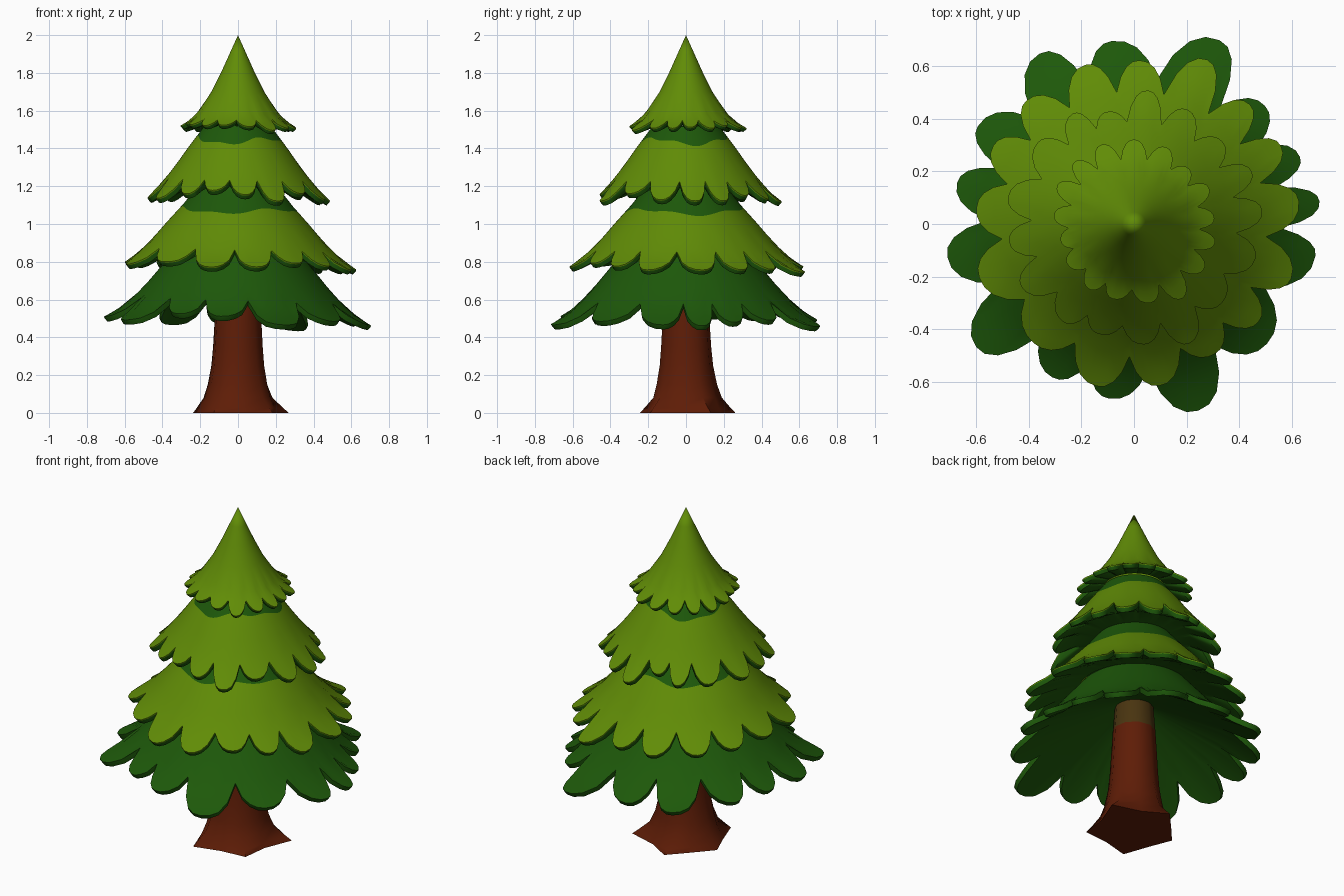
import bpy, bmesh, math

if "Cube" in bpy.data.objects:
    bpy.data.objects.remove(bpy.data.objects["Cube"])


def material(name, rgb):
    m = bpy.data.materials.new(name)
    m.diffuse_color = (*rgb, 1)
    m.use_nodes = True
    m.node_tree.nodes["Principled BSDF"].inputs["Base Color"].default_value = m.diffuse_color
    return m


LIGHT = material("light green", (0.118, 0.262, 0.002))
DARK = material("dark green", (0.0125, 0.098, 0.003))
BARK = material("bark brown", (0.112, 0.012, 0.002))
OLIVE = material("shaded bark", (0.066, 0.034, 0.005))


def finish(name, bm, mats, angle):
    bmesh.ops.remove_doubles(bm, verts=bm.verts, dist=0.0008)
    bmesh.ops.recalc_face_normals(bm, faces=bm.faces)
    me = bpy.data.meshes.new(name)
    bm.to_mesh(me)
    bm.free()
    for m in mats:
        me.materials.append(m)
    ob = bpy.data.objects.new(name, me)
    bpy.context.collection.objects.link(ob)
    bpy.ops.object.select_all(action='DESELECT')
    ob.select_set(True)
    bpy.context.view_layer.objects.active = ob
    bpy.ops.object.shade_smooth_by_angle(angle=math.radians(angle))
    return ob


def loft(bm, rings, mat_of_row):
    rows = [[bm.verts.new(p) for p in ring] for ring in rings]
    n = len(rows[0])
    for j in range(len(rows) - 1):
        for i in range(n):
            k = (i + 1) % n
            f = bm.faces.new((rows[j][i], rows[j + 1][i], rows[j + 1][k], rows[j][k]))
            f.material_index = mat_of_row(j)
    return rows


def height(profile, r):
    for (r0, z0), (r1, z1) in zip(profile, profile[1:]):
        if r <= r1:
            break
    return z0 + (z1 - z0) * (r - r0) / (r1 - r0)


def columns(lobes, valley, grow, per_side=4):
    """Angle and edge radius around a skirt of leaf lobes."""
    cols, n = [], len(lobes)
    for i, (a, tip) in enumerate(lobes):
        before = (a - lobes[i - 1][0]) % 360 / 2
        after = (lobes[(i + 1) % n][0] - a) % 360 / 2
        for k in range(-per_side, per_side):
            u = k / per_side
            ang = a + u * (before if u < 0 else after)
            cols.append((math.radians(ang), valley + (tip * grow - valley) * (1 - abs(u) ** 2.3)))
    return cols


def tier(name, profile, valley, lobes, inner, band=None, all_dark=False, tilt=0.0, lip=0.025, grow=1.0):
    cols = columns(lobes, valley, grow)
    start = valley - 0.08
    radii = [r for r, z in profile if r < start - 0.02]
    if band:
        radii = sorted(radii + [band])
    rings = []

    def point(a, r, z):
        return (r * math.cos(a), r * math.sin(a), z - tilt * r * math.cos(a))

    # upper cone
    for r in radii:
        ring = []
        for a, R in cols:
            q = r + (0.012 * math.sin(3 * a + 1) + 0.006 * math.sin(7 * a) if r == band else 0)
            ring.append(point(a, q, height(profile, q)))
        rings.append(ring)
    # leaf lobes
    for t in (0, 0.35, 0.7, 1):
        rings.append([point(a, start + (R - start) * t, height(profile, start + (R - start) * t))
                      for a, R in cols])
    # light rim, dark lip and underside running in to the part below
    outer = len(rings) - 1
    for drop, inset in ((0.006, 0.002), (lip, 0.018)):
        rings.append([point(a, R - inset, height(profile, R) - drop) for a, R in cols])
    low = height(profile, valley) - lip
    rings.append([point(a, start, low + 0.15 * (inner[1] - low)) for a, R in cols])
    rings.append([point(a, *inner) for a, R in cols])
    split = radii.index(band) if band else 0
    bm = bmesh.new()
    loft(bm, rings, lambda j: 1 if all_dark or j > outer or j < split else 0)
    return finish(name, bm, [LIGHT, DARK], 40)


# Foliage tiers, bottom to top; lobes are (angle, tip radius)
tier("bottom_branches",
     [(0.3, 0.89), (0.40, 0.77), (0.50, 0.65), (0.6, 0.55), (0.7, 0.49), (0.78, 0.465)],
     0.555,
     [(-10, .70), (7, .71), (22, .68), (42, .67), (65, .77), (97, .70), (119, .74), (148, .70),
      (167, .69), (190, .72), (218, .76), (242, .66), (262, .67), (289, .75), (318, .68)],
     (0.1, 0.77), all_dark=True, tilt=0.035)
tier("lower_middle_branches",
     [(0.21, 1.2), (0.29, 1.1), (0.38, 1.0), (0.47, 0.895), (0.57, 0.805), (0.64, 0.765), (0.7, 0.745)],
     0.505,
     [(8, .62), (28, .62), (46, .62), (66, .67), (88, .61), (107, .62), (131, .61), (151, .60),
      (174, .59), (199, .61), (230, .58), (257, .62), (279, .61), (302, .57), (322, .59), (341, .62)],
     (0.31, 0.88), band=0.318, tilt=0.02, grow=1.02)
tier("upper_middle_branches",
     [(0.175, 1.52), (0.265, 1.4), (0.335, 1.3), (0.415, 1.2), (0.48, 1.135), (0.52, 1.115)],
     0.39,
     [(6, .48), (24, .48), (43, .45), (65, .47), (84, .50), (104, .43), (119, .47), (140, .47),
      (168, .48), (188, .47), (209, .48), (234, .45), (252, .43), (275, .45), (295, .49), (318, .44), (344, .47)],
     (0.21, 1.195), band=0.235, tilt=0.015, grow=1.02)
tier("top_branches",
     [(0.0, 2.0), (0.045, 1.9), (0.09, 1.8), (0.14, 1.7), (0.205, 1.6), (0.25, 1.55), (0.32, 1.508)],
     0.25,
     [(4, .30), (26, .31), (45, .29), (67, .31), (90, .315), (113, .32), (134, .32), (153, .32), (174, .30),
      (193, .28), (211, .29), (235, .295), (254, .29), (282, .30), (303, .33), (327, .31), (347, .31)],
     (0.175, 1.53), tilt=0.012, lip=0.02, grow=1.02)

# Trunk: round at the top, flaring to a five-rooted foot
bm = bmesh.new()
roots = [0.8, 1.35, 0.8, 0.45, 1.0]
rings = []
for r, root, z in [(0.212, 0.065, 0), (0.2, 0.05, 0.025), (0.176, 0.02, 0.08), (0.158, 0.01, 0.15),
                   (0.141, 0.005, 0.25), (0.133, 0.002, 0.35), (0.125, 0.0, 0.5),
                   (0.118, 0, 0.62), (0.105, 0, 0.8)]:
    ring = []
    for i in range(10):
        a = math.radians(36 * i - 46)
        q = r + (root * roots[i // 2] if i % 2 == 0 else -0.1 * root)
        ring.append((q * math.cos(a), q * math.sin(a), z))
    rings.append(ring)
rows = loft(bm, rings, lambda j: 1 if j == 7 else 0)
bm.faces.new(rows[0])
bm.faces.new(rows[-1])
finish("trunk", bm, [BARK, OLIVE], 60)
